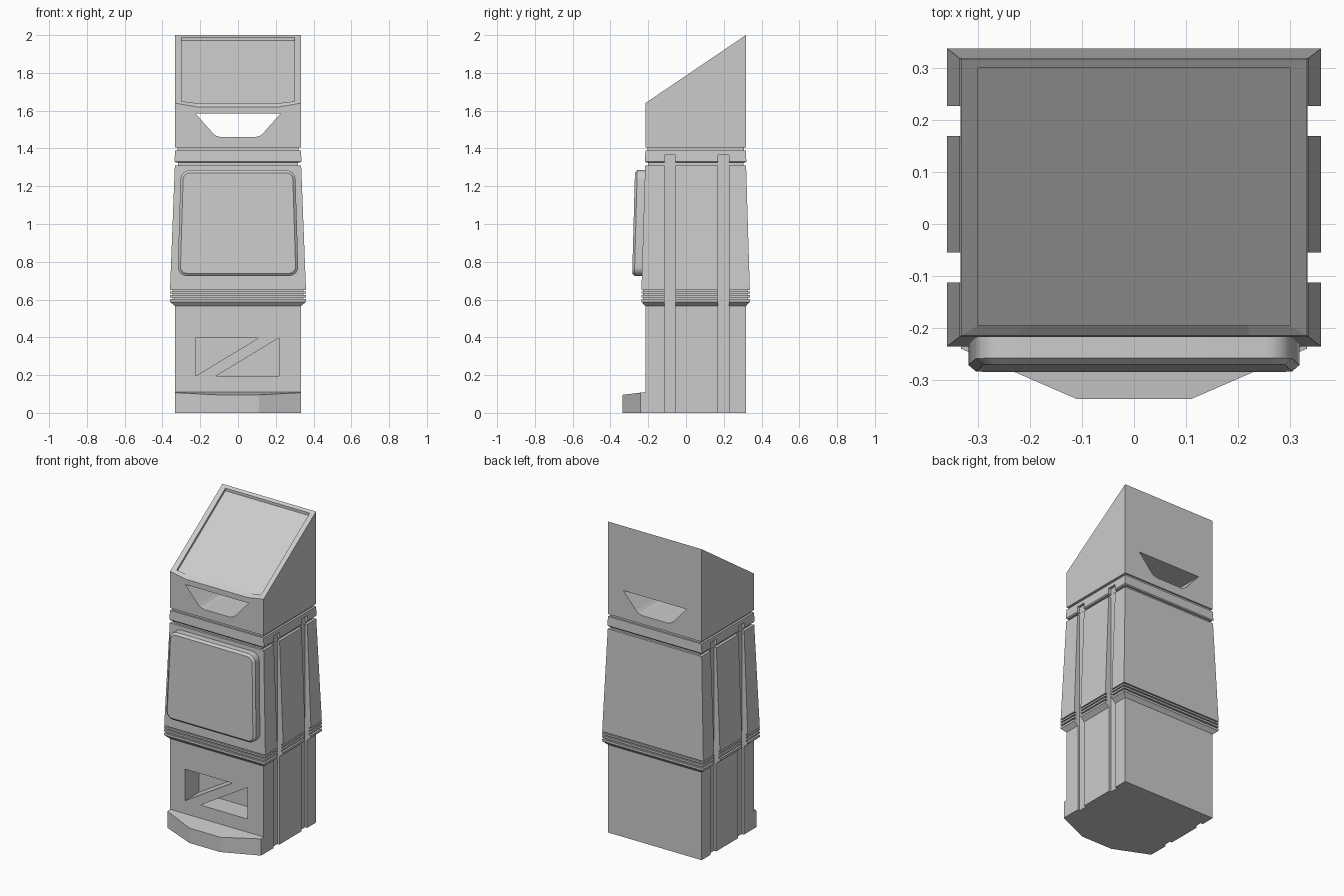
import bpy, bmesh, math

if "Cube" in bpy.data.objects:
    bpy.data.objects.remove(bpy.data.objects["Cube"])

HX, YF, YB = 0.333, -0.215, 0.317      # core half width, front and back


def loft(name, rings):
    """Skin equal-length rings of points and cap both ends."""
    bm = bmesh.new()
    vs = [[bm.verts.new(p) for p in r] for r in rings]
    n = len(rings[0])
    for a, b in zip(vs, vs[1:]):
        for i in range(n):
            j = (i + 1) % n
            bm.faces.new((a[i], a[j], b[j], b[i]))
    bm.faces.new(vs[0][::-1])
    bm.faces.new(vs[-1])
    bmesh.ops.recalc_face_normals(bm, faces=bm.faces)
    me = bpy.data.meshes.new(name)
    bm.to_mesh(me)
    bm.free()
    ob = bpy.data.objects.new(name, me)
    bpy.context.collection.objects.link(ob)
    return ob


def prism_y(name, pts, y0, y1):
    return loft(name, [[(x, y, z) for x, z in pts] for y in (y0, y1)])


def rect(x0, x1, y0, y1, z):
    return [(x0, y0, z), (x1, y0, z), (x1, y1, z), (x0, y1, z)]


def cut(ob, cutter):
    cutter.hide_render = True
    m = ob.modifiers.new("cut", 'BOOLEAN')
    m.operation, m.solver, m.object = 'DIFFERENCE', 'EXACT', cutter
    bpy.context.view_layer.objects.active = ob
    bpy.ops.object.modifier_apply(modifier=m.name)
    bpy.data.objects.remove(cutter)


# Cabinet body: (height, flare amount) profile with ribs and grooves
profile = [(0, 0), (.565, 0), (.588, 1), (.602, 1), (.602, .55), (.612, .55),
           (.612, 1), (.624, 1), (.624, .55), (.632, .55), (.632, 1), (.643, 1),
           (.643, .55), (.65, .55), (.65, 1), (1.31, .05), (1.31, -.6),
           (1.326, -.6), (1.326, -.1), (1.332, .12), (1.39, 0), (1.39, -.5),
           (1.42, -.5)]
body = loft("cabinet_body", [
    rect(-HX - .027 * e, HX + .027 * e, YF - .021 * e, YB + .021 * e, z)
    for z, e in profile])

# Vertical channels on both sides
for s in (-1, 1):
    for y in (-.084, .198):
        cut(body, loft("channel_cutter", [
            rect(*sorted((s * .318, s * .45)), y - .029, y + .029, z)
            for z in (-.05, 1.365)]))

# Triangular recesses in the lower front
for tri in ([(-.225, .397), (.11, .397), (-.225, .195)],
            [(.217, .397), (.217, .195), (-.117, .195)]):
    cut(body, prism_y("triangle_cutter", tri, -.4, YF + .14))

# Sloped head with a raised rim around the recessed screen
outer = [(-HX, YF, 1.64), (-.22, YF, 1.62), (.22, YF, 1.62), (HX, YF, 1.64),
         (HX, YB, 2.0), (-HX, YB, 2.0)]
inner = [(-.3, -.195, 1.65), (-.22, -.195, 1.64), (.22, -.195, 1.64),
         (.3, -.195, 1.65), (.3, .3, 1.988), (-.3, .3, 1.988)]
floor = [(x, y, 1.634 + .68 * (y + .195)) for x, y, z in inner]
head = loft("head", [[(x, y, 1.405) for x, y, z in outer], outer, inner, floor])

# Handle slot through the head
half = [(.225, 1.585), (.135, 1.483), (.118, 1.468), (.09, 1.46)]
cut(head, prism_y("slot_cutter", half + [(-x, z) for x, z in half[::-1]], -1, 1))


# Front door panel: tapered rounded rectangle with chamfered edge
def panel_ring(inset, back=None, drop=0):
    r, z0, z1, pts = .05 - inset, .725 + inset, 1.285 - inset, []
    for k, (sx, sz) in enumerate([(1, 1), (-1, 1), (-1, -1), (1, -1)]):
        for i in range(7):
            a = math.radians(90 * k + 15 * i)
            z = (z1 - r if sz > 0 else z0 + r) + r * math.sin(a)
            t = (1.285 - z) / .56
            x = sx * (.303 + .017 * t - inset - r) + r * math.cos(a)
            y = back if back is not None else -.27 - .015 * t + drop
            pts.append((x, y, z))
    return pts


panel = loft("door_panel", [panel_ring(0, back=-.2), panel_ring(0, drop=.012),
                            panel_ring(.014)])
bpy.ops.object.select_all(action='DESELECT')
panel.select_set(True)
bpy.context.view_layer.objects.active = panel
bpy.ops.object.shade_smooth_by_angle(angle=math.radians(30))

# Faceted foot step with a slightly sloping top
plan = [(-HX, -.2), (-HX, -.24), (-.11, -.337), (.11, -.337), (HX, -.24), (HX, -.2)]
loft("foot_step", [[(x, y, 0) for x, y in plan],
                   [(x, y, .112 + .12 * (y + .2)) for x, y in plan]])
